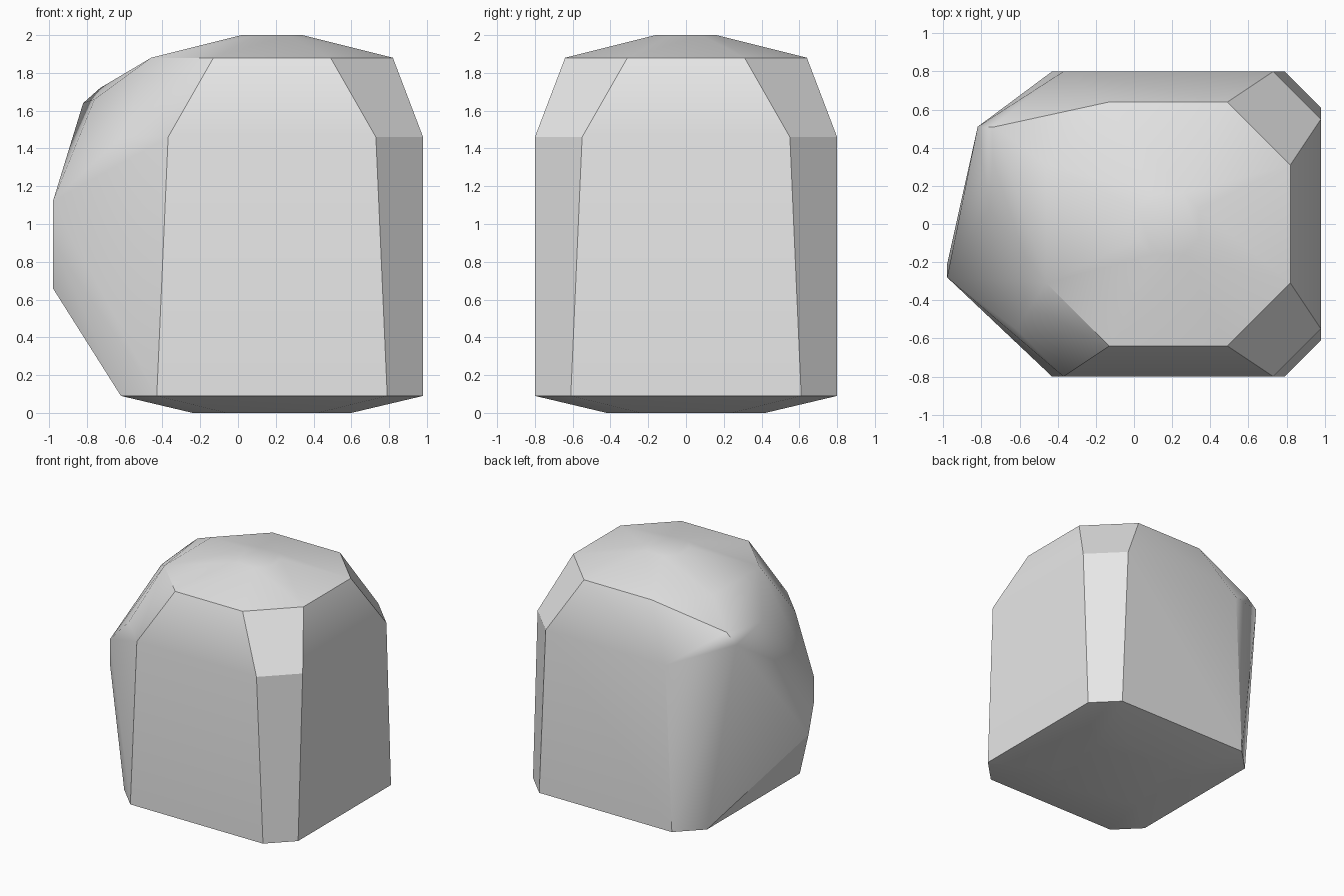
import bpy
import bmesh
import math

cube = bpy.data.objects.get("Cube")
if cube:
    bpy.data.objects.remove(cube, do_unlink=True)

CENTRE_X = 0.18


def ring(z, half, flat):
    """Chamfered square: half is its half width, flat is half of each straight side."""
    pts = []
    for a in (-1, 1):
        for b in (-1, 1):
            pts.append((CENTRE_X + a * half, b * flat, z))
            pts.append((CENTRE_X + a * flat, b * half, z))
    return pts


# Block body: levels of chamfered squares from the base to the crown
points = []
for z, half, flat in ((0, 0.42, 0.24), (0.09, 0.8, 0.61), (1.46, 0.8, 0.55),
                      (1.88, 0.64, 0.31), (2.0, 0.16, 0.08)):
    points += ring(z, half, flat)

# Bulge swelling out of one side
points += [(-0.98, -0.28, 1.12), (-0.98, -0.28, 0.9), (-0.98, -0.21, 0.66),
           (-0.82, 0.51, 1.64), (-0.73, 0.51, 1.72), (-0.76, 0.08, 1.66)]

# Skin the points into one faceted stone
bm = bmesh.new()
for p in points:
    bm.verts.new(p)
hull = bmesh.ops.convex_hull(bm, input=bm.verts[:])
loose = [v for v in bm.verts if not v.link_faces]
bmesh.ops.delete(bm, geom=loose, context='VERTS')
bmesh.ops.dissolve_limit(bm, angle_limit=math.radians(1),
                         verts=bm.verts[:], edges=bm.edges[:])
bmesh.ops.recalc_face_normals(bm, faces=bm.faces[:])
mesh = bpy.data.meshes.new("stone_block")
bm.to_mesh(mesh)
bm.free()
stone = bpy.data.objects.new("stone_block", mesh)
bpy.context.collection.objects.link(stone)

# Plain grey stone
grey = bpy.data.materials.new("stone_grey")
grey.use_nodes = True
colour = (0.8, 0.8, 0.8, 1)
grey.diffuse_color = colour
for node in grey.node_tree.nodes:
    if node.type == 'BSDF_PRINCIPLED':
        node.inputs["Base Color"].default_value = colour
mesh.materials.append(grey)

# Soft shading inside the broad sides, crisp edges at the chamfers
bpy.ops.object.select_all(action='DESELECT')
stone.select_set(True)
bpy.context.view_layer.objects.active = stone
bpy.ops.object.shade_smooth_by_angle(angle=math.radians(30))
weighted = stone.modifiers.new("weighted_normals", 'WEIGHTED_NORMAL')
weighted.keep_sharp = True
